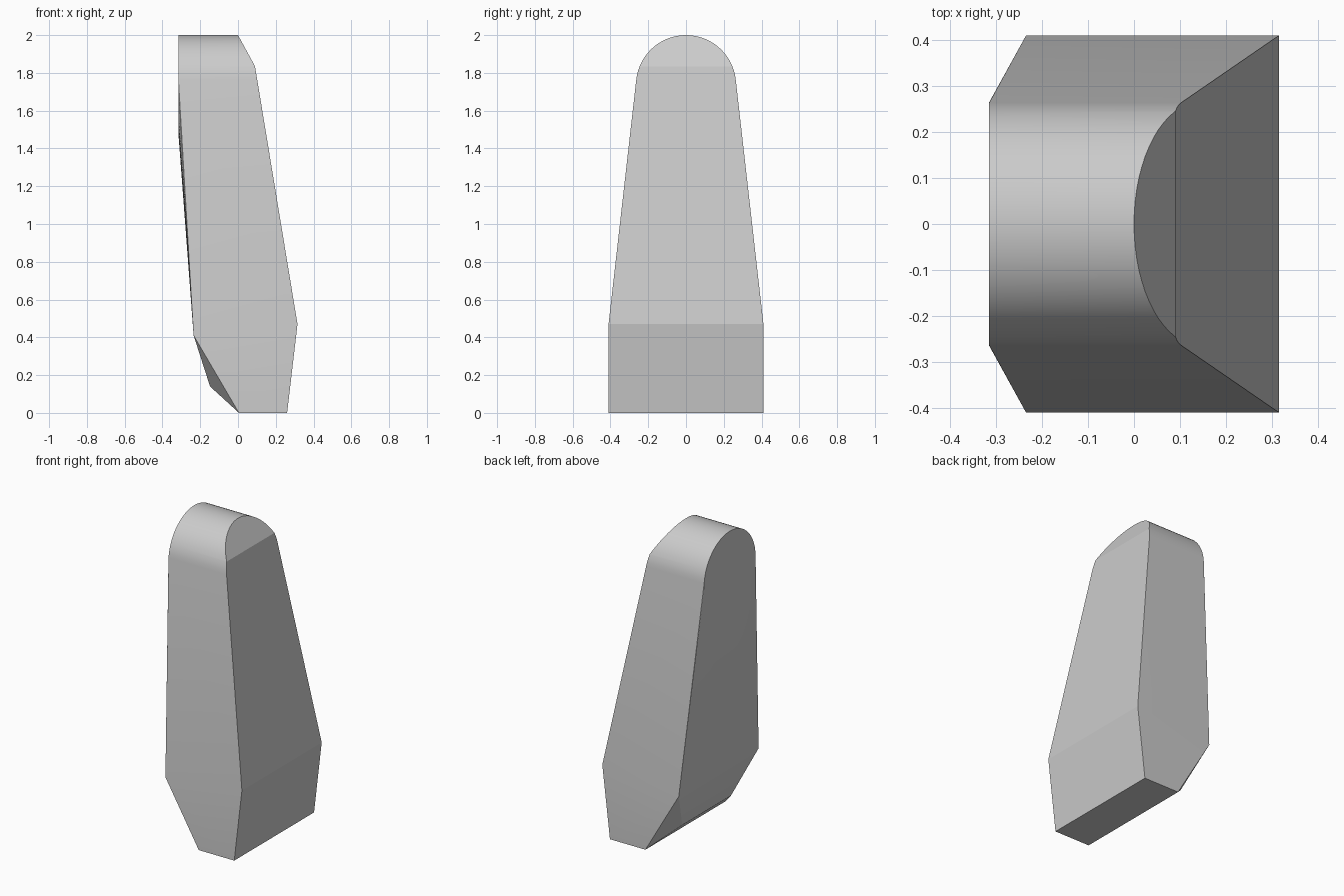
import bpy, bmesh, math

cube = bpy.data.objects.get("Cube")
if cube:
    bpy.data.objects.remove(cube, do_unlink=True)

# Plain grey material
grey = bpy.data.materials.new("plain_grey")
grey.use_nodes = True
colour = (0.6, 0.6, 0.6, 1)
grey.diffuse_color = colour
grey.node_tree.nodes["Principled BSDF"].inputs["Base Color"].default_value = colour

R, CZ = 0.265, 1.735     # rounded head radius and centre height
SEGMENTS = 64
points = []

# Rounded head: full disc at the flat end, bevelled arc at the sloping end
for i in range(SEGMENTS):
    a = 2 * math.pi * i / SEGMENTS
    y, z = R * math.cos(a), CZ + R * math.sin(a)
    points.append((-0.315, y, z))
    if z > 1.73:
        bevel = (2.0 - z) * 0.09 / 0.165
        slope = 0.09 + (1.835 - z) * 0.225 / 1.365
        points.append((min(bevel, slope), y, z))

# Exact ends of the straight bevel crease, then the wide foot with its tapered toe
crease_y = math.sqrt(R ** 2 - (1.835 - CZ) ** 2)
for x, y, z in [(0.09, crease_y, 1.835), (0.315, 0.41, 0.47), (0.26, 0.41, 0),
                (0.005, 0.41, 0), (-0.235, 0.41, 0.41), (-0.148, 0.25, 0.14)]:
    points += [(x, y, z), (x, -y, z)]

# Skin the outline into one convex solid and merge flat areas
bm = bmesh.new()
for p in points:
    bm.verts.new(p)
hull = bmesh.ops.convex_hull(bm, input=bm.verts)
loose = [v for v in bm.verts if not v.link_faces]
bmesh.ops.delete(bm, geom=loose, context='VERTS')
bmesh.ops.dissolve_limit(bm, angle_limit=math.radians(0.5),
                         verts=bm.verts, edges=bm.edges)
bmesh.ops.recalc_face_normals(bm, faces=bm.faces)

mesh = bpy.data.meshes.new("tapered_block")
bm.to_mesh(mesh)
bm.free()
mesh.materials.append(grey)
block = bpy.data.objects.new("tapered_block", mesh)
bpy.context.collection.objects.link(block)

# Smooth the rounded head while keeping creases crisp
bpy.ops.object.select_all(action='DESELECT')
block.select_set(True)
bpy.context.view_layer.objects.active = block
bpy.ops.object.shade_smooth_by_angle(angle=math.radians(15))
